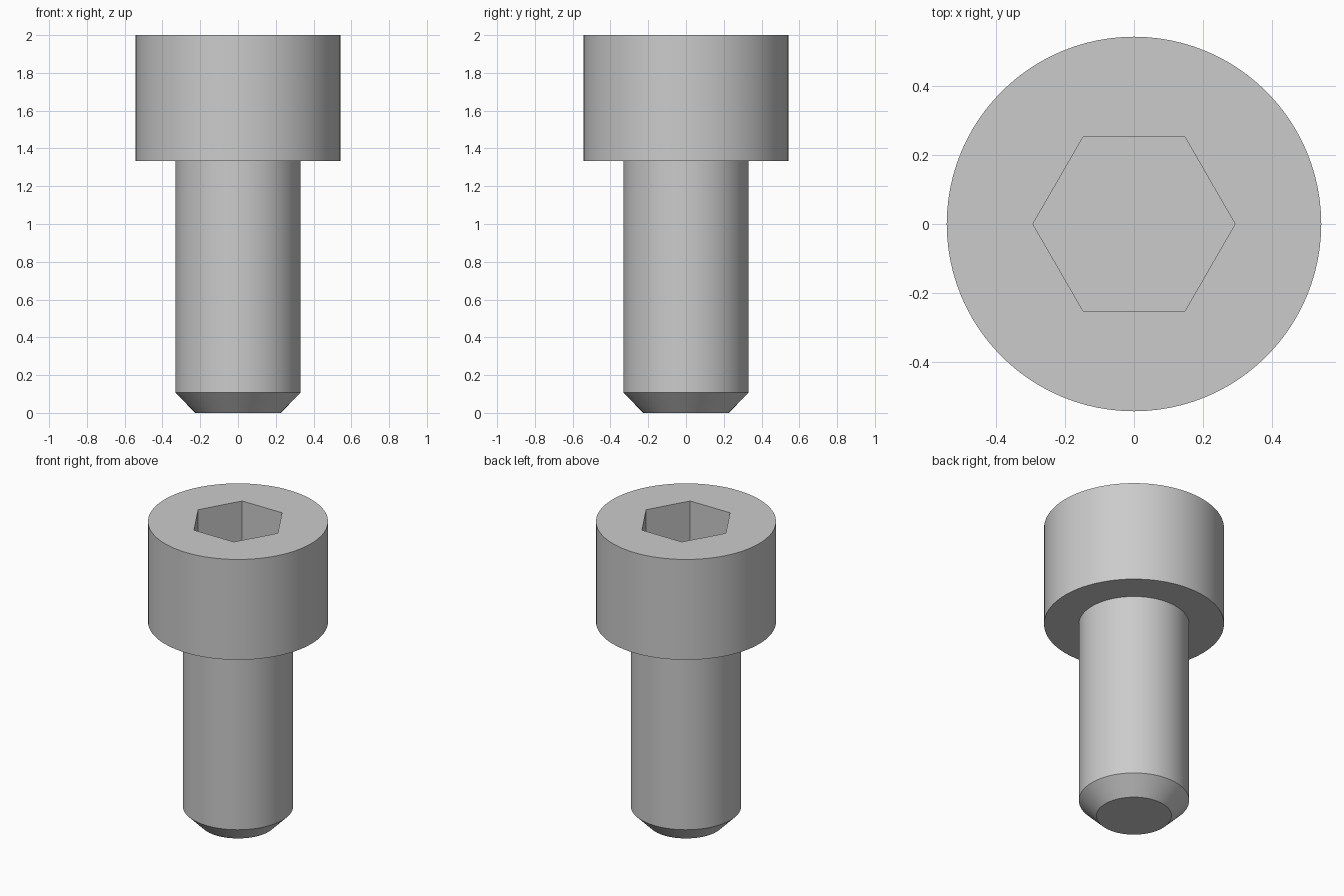
import bpy
import bmesh
from math import radians, sqrt

SEGMENTS = 96
HEAD_R, SHANK_R, TIP_R = 0.5417, 0.332, 0.226
TOP, HEAD_BASE, CHAMFER_TOP = 2.0, 1.3333, 0.107
SOCKET_DEPTH, SOCKET_FLAT = 0.3333, 0.2533

cube = bpy.data.objects.get("Cube")
if cube:
    bpy.data.objects.remove(cube, do_unlink=True)

steel = bpy.data.materials.new("steel_grey")
steel.use_nodes = True
grey = (0.6, 0.6, 0.6, 1)
steel.diffuse_color = grey
steel.node_tree.nodes["Principled BSDF"].inputs["Base Color"].default_value = grey


def solid(name, profile, sides):
    """Stack rings of (radius, height) into a closed solid of revolution."""
    bm = bmesh.new()
    rings = []
    for radius, height in profile:
        ring = bmesh.ops.create_circle(bm, segments=sides, radius=radius)["verts"]
        for v in ring:
            v.co.z = height
        rings.append(ring)
    for low, high in zip(rings, rings[1:]):
        for i in range(sides):
            j = (i + 1) % sides
            bm.faces.new((low[i], low[j], high[j], high[i]))
    bm.faces.new(rings[0])
    bm.faces.new(rings[-1])
    bmesh.ops.recalc_face_normals(bm, faces=bm.faces)
    mesh = bpy.data.meshes.new(name)
    bm.to_mesh(mesh)
    bm.free()
    mesh.materials.append(steel)
    obj = bpy.data.objects.new(name, mesh)
    bpy.context.collection.objects.link(obj)
    return obj


# Chamfered shank and cylindrical head in one turned body
screw = solid("cap_screw", [
    (TIP_R, 0), (SHANK_R, CHAMFER_TOP), (SHANK_R, HEAD_BASE),
    (HEAD_R, HEAD_BASE), (HEAD_R, TOP)], SEGMENTS)

# Hexagonal socket, with corners on the x axis
hex_r = SOCKET_FLAT * 2 / sqrt(3)
cutter = solid("socket_cutter", [(hex_r, TOP - SOCKET_DEPTH), (hex_r, TOP + 0.2)], 6)
cutter.rotation_euler.z = radians(30) if abs(cutter.data.vertices[0].co.x) < 0.01 else 0

socket = screw.modifiers.new("hex_socket", "BOOLEAN")
socket.operation = "DIFFERENCE"
socket.solver = "EXACT"
socket.object = cutter
bpy.ops.object.select_all(action="DESELECT")
screw.select_set(True)
bpy.context.view_layer.objects.active = screw
bpy.ops.object.modifier_apply(modifier=socket.name)
bpy.data.objects.remove(cutter, do_unlink=True)

# Smooth round walls, crisp rims and socket corners
bpy.ops.object.shade_smooth_by_angle(angle=radians(30))
